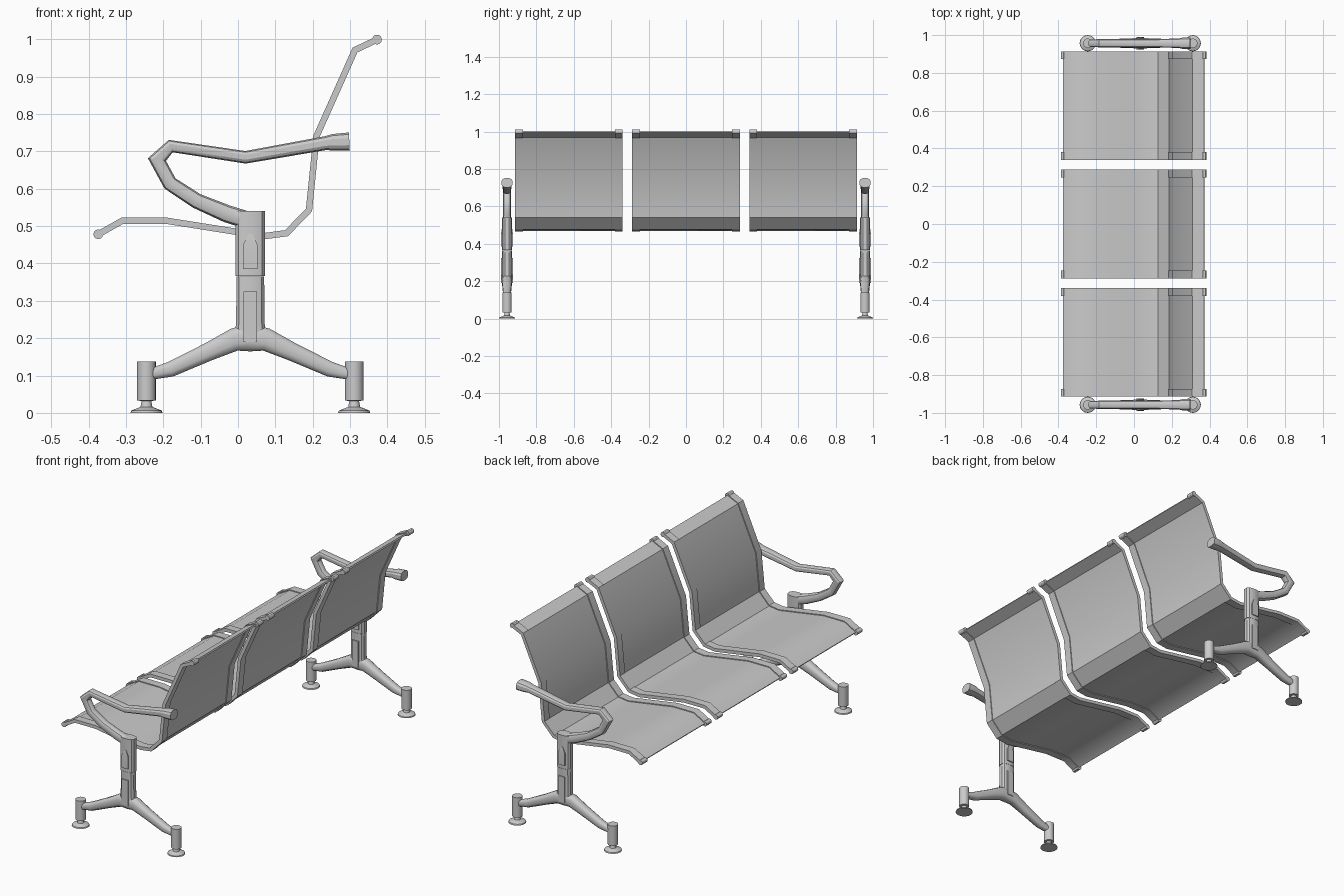
import bpy, bmesh, math
from mathutils import Vector

if "Cube" in bpy.data.objects:
    bpy.data.objects.remove(bpy.data.objects["Cube"])

# unit cross-sections (a = across the path in the side plane, b = along y)
RECT = [(1, 1), (-1, 1), (-1, -1), (1, -1)]


def rounded(n, power):
    out = []
    for i in range(n):
        t = 2 * math.pi * (i + 0.5) / n
        c, s = math.cos(t), math.sin(t)
        out.append((math.copysign(abs(c) ** (2 / power), c), math.copysign(abs(s) ** (2 / power), s)))
    return out


ROUND = rounded(12, 2.8)


def finish(bm, name, angle=30):
    bmesh.ops.recalc_face_normals(bm, faces=bm.faces)
    mesh = bpy.data.meshes.new(name)
    bm.to_mesh(mesh)
    bm.free()
    ob = bpy.data.objects.new(name, mesh)
    bpy.context.collection.objects.link(ob)
    bpy.ops.object.select_all(action='DESELECT')
    ob.select_set(True)
    bpy.context.view_layer.objects.active = ob
    bpy.ops.object.shade_smooth_by_angle(angle=math.radians(angle))
    return ob


def skin(bm, rings):
    n = len(rings[0])
    for r, q in zip(rings, rings[1:]):
        for i in range(n):
            j = (i + 1) % n
            bm.faces.new((r[i], r[j], q[j], q[i]))
    bm.faces.new(rings[0])
    bm.faces.new(rings[-1])


def sweep(name, path, y, section=ROUND, angle=30):
    """Mitred sweep in the xz plane; path holds (x, z, half_height, half_y)."""
    bm, rings = bmesh.new(), []
    pts = [Vector(p[:2]) for p in path]
    for i, (x, z, h, w) in enumerate(path):
        d0 = (pts[i] - pts[max(i - 1, 0)] if i else pts[1] - pts[0]).normalized()
        d1 = (pts[i + 1] - pts[i]).normalized() if i < len(pts) - 1 else d0
        t = (d0 + d1).normalized()
        k = h / max(t.dot(d0), 0.5)
        rings.append([bm.verts.new((x - t.y * a * k, y + b * w, z + t.x * a * k)) for a, b in section])
    skin(bm, rings)
    return finish(bm, name, angle)


def lathe(name, profile, x, y, n=20):
    bm, rings = bmesh.new(), []
    for r, z in profile:
        rings.append([bm.verts.new((x + r * math.cos(2 * math.pi * i / n),
                                    y + r * math.sin(2 * math.pi * i / n), z)) for i in range(n)])
    skin(bm, rings)
    return finish(bm, name)


def rod(name, x, z, r, y0, y1, n=12):
    bm = bmesh.new()
    skin(bm, [[bm.verts.new((x + r * math.cos(2 * math.pi * i / n), y,
                             z + r * math.sin(2 * math.pi * i / n))) for i in range(n)] for y in (y0, y1)])
    return finish(bm, name)


# seats: bent sheet with a raised trim on both sides
BEND = [(-0.374, 0.478), (-0.31, 0.514), (-0.19, 0.514), (0.0, 0.484), (0.07, 0.473),
        (0.13, 0.481), (0.19, 0.543), (0.21, 0.74), (0.313, 0.971), (0.372, 0.999)]
for n, yc in enumerate((-0.6265, 0.0, 0.6265), 1):
    sweep(f"seat_panel_{n}", [(x, z, 0.004, 0.255) for x, z in BEND], yc, RECT)
    for s, side in ((-1, "left"), (1, "right")):
        y = yc + s * 0.267
        sweep(f"seat_trim_{n}_{side}", [(x, z, 0.0085, 0.021) for x, z in BEND], y, RECT)
        for (x, z), end in ((BEND[0], "front"), (BEND[-1], "top")):
            rod(f"trim_tip_{n}_{side}_{end}", x, z, 0.013, y - 0.021, y + 0.021)

# end frames
XC = 0.033
ARM = [(0.05, 0.508, 0.024, 0.024), (-0.03, 0.533, 0.024, 0.022), (-0.11, 0.567, 0.021, 0.021),
       (-0.182, 0.614, 0.020, 0.021), (-0.217, 0.678, 0.020, 0.021), (-0.18, 0.714, 0.016, 0.022),
       (0.02, 0.684, 0.017, 0.022), (0.235, 0.722, 0.019, 0.025), (0.255, 0.724, 0.023, 0.030),
       (0.298, 0.726, 0.025, 0.030)]
HALF_LEG = [(-0.258, 0.103, 0.014, 0.016), (-0.195, 0.112, 0.018, 0.019),
            (-0.137, 0.128, 0.021, 0.021), (0.0, 0.155, 0.0, 0.0)]
SPREAD = [(-0.255, 0.098, 0.013, 0.016), (-0.18, 0.117, 0.021, 0.020), (-0.08, 0.163, 0.025, 0.024),
          (-0.01, 0.196, 0.031, 0.027), (XC, 0.202, 0.038, 0.028)]
LEGS = [(x, z, h, w) for x, z, h, w in SPREAD]
LEGS += [(2 * XC - x, z, h, w) for x, z, h, w in reversed(SPREAD[:-1])]
FOOT = [(0.043, 0.0), (0.041, 0.006), (0.016, 0.016), (0.013, 0.032), (0.025, 0.033), (0.025, 0.138)]

for s, side in ((-1, "left"), (1, "right")):
    y = s * 0.957
    sweep(f"armrest_{side}", ARM, y)
    sweep(f"leg_spread_{side}", LEGS, y, angle=40)
    # two-piece post with a joint line
    sweep(f"lower_post_{side}", [(XC, 0.19, 0.046, 0.027), (XC, 0.24, 0.039, 0.027),
                                 (XC, 0.365, 0.038, 0.027)], y)
    sweep(f"upper_post_{side}", [(XC, 0.366, 0.040, 0.027), (XC, 0.54, 0.040, 0.027)], y)
    # raised ribs on both faces of the post
    sweep(f"lower_rib_{side}", [(XC, 0.19, 0.018, 0.031), (XC, 0.325, 0.018, 0.031)], y, RECT)
    sweep(f"upper_rib_{side}", [(XC, 0.385, 0.019, 0.032), (XC, 0.45, 0.019, 0.032),
                                (XC, 0.48, 0.005, 0.028)], y, RECT)
    for x, end in ((-0.245, "front"), (0.311, "back")):
        lathe(f"foot_{side}_{end}", FOOT, x, y)
